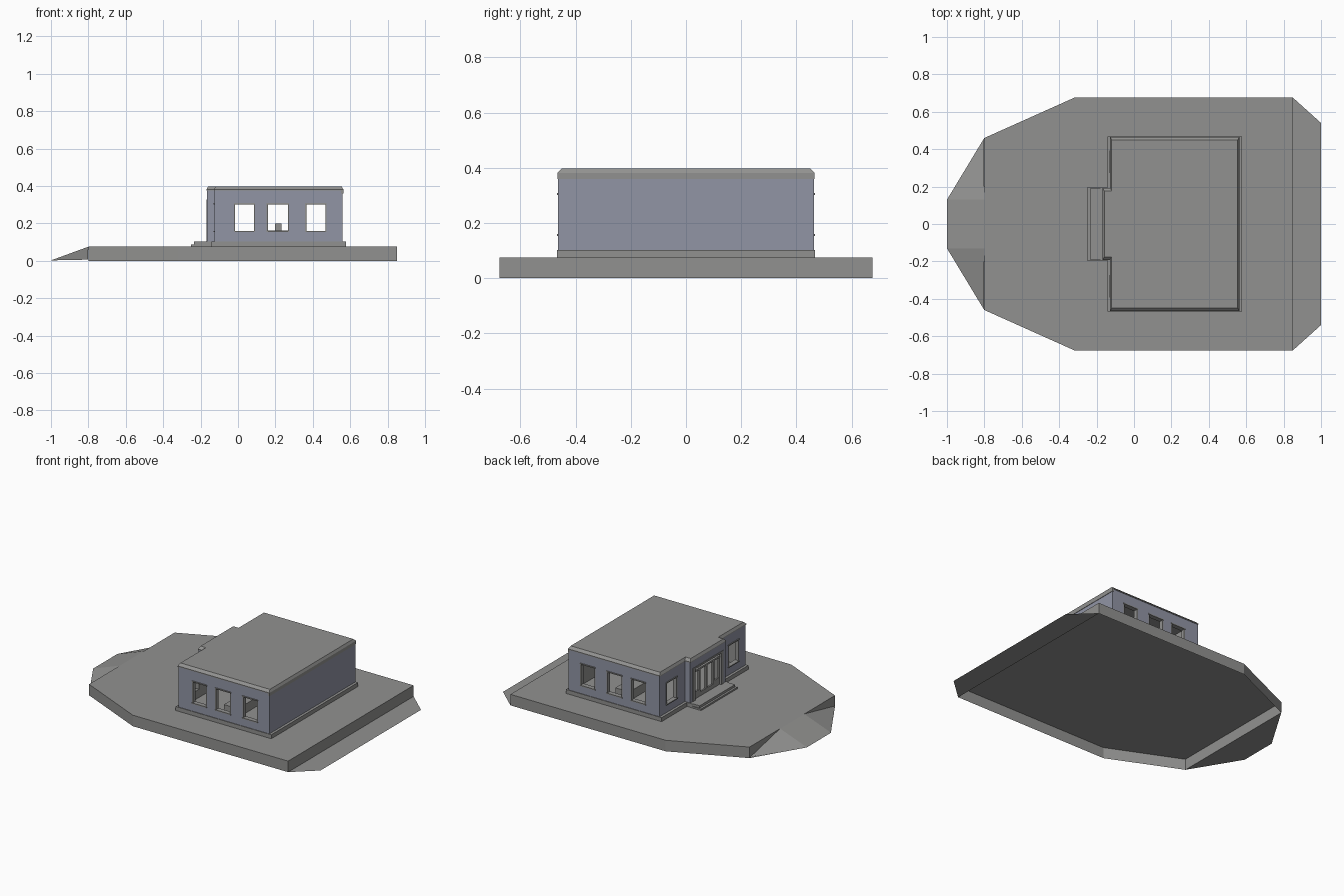
import bpy, bmesh

cube = bpy.data.objects.get("Cube")
if cube:
    bpy.data.objects.remove(cube, do_unlink=True)


def material(name, rgb):
    m = bpy.data.materials.new(name)
    m.use_nodes = True
    m.diffuse_color = (*rgb, 1)
    m.node_tree.nodes["Principled BSDF"].inputs["Base Color"].default_value = (*rgb, 1)
    return m


GREY = material("concrete_grey", (0.285, 0.285, 0.278))
BLUE = material("wall_blue_grey", (0.285, 0.30, 0.375))


def make(name, verts, faces, mat=GREY, solid=True):
    mesh = bpy.data.meshes.new(name)
    mesh.from_pydata(verts, [], faces)
    if solid:
        bm = bmesh.new()
        bm.from_mesh(mesh)
        bmesh.ops.recalc_face_normals(bm, faces=bm.faces)
        bm.to_mesh(mesh)
        bm.free()
    mesh.materials.append(mat)
    ob = bpy.data.objects.new(name, mesh)
    bpy.context.scene.collection.objects.link(ob)
    return ob


def loft(name, low, z0, high, z1, mat=GREY, bottom=True):
    """Solid between two outlines with the same point count."""
    n = len(low)
    verts = [(x, y, z0) for x, y in low] + [(x, y, z1) for x, y in high]
    faces = [(i, (i + 1) % n, (i + 1) % n + n, i + n) for i in range(n)]
    faces.append(range(n, 2 * n))
    if bottom:
        faces.append(range(n - 1, -1, -1))
    return make(name, verts, faces, mat)


def box(name, x0, x1, y0, y1, z0, z1, mat=GREY):
    p = [(x0, y0), (x1, y0), (x1, y1), (x0, y1)]
    return loft(name, p, z0, p, z1, mat)


def footprint(gx=0.0, gy=0.0):
    """House outline with the entrance bay, grown by gx and gy."""
    half = [(0.56 + gx, 0.463 + gy), (-0.125 - gx, 0.463 + gy),
            (-0.125 - gx, 0.19 + gy), (-0.165 - gx, 0.19 + gy)]
    return half + [(x, -y) for x, y in reversed(half)]


# Ground slab, a shell open underneath
half = [(0.85, 0.675), (-0.32, 0.675), (-0.8, 0.46)]
outline = half + [(x, -y) for x, y in reversed(half)]
loft("ground_slab", outline, 0, outline, 0.075, bottom=False)


def apron(name, x0, y0, x1, y1):
    """Thin ground sheet tapering away from the slab."""
    make(name, [(x0, -y0, 0), (x1, -y1, 0), (x1, y1, 0), (x0, y0, 0)],
         [(0, 1, 2, 3)], solid=False)


apron("rear_apron", 0.85, 0.675, 1, 0.54)
apron("entry_apron", -0.8, 0.46, -1, 0.13)

# Ramp with two folded wings
make("entry_ramp",
     [(-0.8, 0.13, 0.075), (-1, 0.13, 0.002), (-1, -0.13, 0.002), (-0.8, -0.13, 0.075),
      (-0.803, 0.456, 0.006), (-0.803, -0.456, 0.006)],
     [(0, 1, 2, 3), (0, 4, 1), (3, 2, 5)], solid=False)

# Plinth and entrance steps
plinth = footprint(0.018, 0.004)
loft("plinth", plinth, 0.075, plinth, 0.102)
box("lower_step", -0.25, -0.17, -0.195, 0.195, 0.075, 0.086)
box("upper_step", -0.236, -0.16, -0.19, 0.19, 0.075, 0.102)

# Hollow walls with window and door openings
Z0, Z1 = 0.16, 0.302
SIDE_WINDOWS = [(-0.015, 0.085), (0.16, 0.266), (0.365, 0.467)]
FACADE_WINDOWS = [(-0.385, -0.28), (0.28, 0.385)]
DOOR, DOOR_TOP = 0.14, 0.315

walls = loft("walls", footprint(), 0.1, footprint(), 0.38, BLUE)
inner = footprint(-0.025, -0.025)
cutters = [loft("room_cutter", inner, 0.05, inner, 0.45)]
for a, b in SIDE_WINDOWS:
    cutters.append(box("window_cutter", a, b, -0.6, 0.6, Z0, Z1))
for a, b in FACADE_WINDOWS:
    cutters.append(box("window_cutter", -0.3, 0, a, b, Z0, Z1))
cutters.append(box("door_cutter", -0.3, 0, -DOOR, DOOR, 0.05, DOOR_TOP))
for c in cutters:
    c.hide_render = True
    mod = walls.modifiers.new("opening", "BOOLEAN")
    mod.operation = "DIFFERENCE"
    mod.solver = "EXACT"
    mod.object = c
bpy.context.view_layer.update()
cut = walls.evaluated_get(bpy.context.evaluated_depsgraph_get())
mesh = bpy.data.meshes.new_from_object(cut)
walls.modifiers.clear()
walls.data = mesh
for c in cutters:
    bpy.data.objects.remove(c, do_unlink=True)

# Outer skin stays blue, reveals and inside faces are grey
mesh.materials.clear()
mesh.materials.append(BLUE)
mesh.materials.append(GREY)
for f in mesh.polygons:
    c, n = f.center, f.normal
    outer = (abs(n.y) > 0.9 and c.y * n.y > 0.455
             or n.x > 0.9 and c.x > 0.55
             or n.x < -0.9 and c.x < -0.12
             or abs(n.y) > 0.9 and c.y * n.y > 0.185 and c.x < -0.125)
    f.material_index = 0 if outer else 1

# Roof with chamfered edge, and a cornice along the rear wall
edge, top = footprint(0.003, 0.003), footprint(-0.006, -0.014)
loft("roof_edge", edge, 0.376, edge, 0.382)
loft("roof", edge, 0.382, top, 0.398)
box("rear_cornice", 0.55, 0.563, -0.465, 0.465, 0.36, 0.378)


def frame(name, along_x, a, b, wall, room):
    """Sill and lintel proud of the wall face, with jambs set back in the opening."""
    t = 0.007
    lip = 0.005 if wall > 0 else -0.005
    bars = [("sill", a - t, b + t, Z0 - t, Z0, wall + lip),
            ("lintel", a - t, b + t, Z1, Z1 + t, wall + lip),
            ("jamb", a - t, a, Z0, Z1, wall + lip / 5),
            ("jamb", b, b + t, Z0, Z1, wall + lip / 5)]
    for part, p, q, z0, z1, face in bars:
        d0, d1 = sorted((face, room))
        args = (p, q, d0, d1) if along_x else (d0, d1, p, q)
        box(f"{name}_{part}", *args, z0, z1)


# Window frames
for a, b in SIDE_WINDOWS:
    frame("front_window", True, a, b, -0.463, -0.436)
    frame("back_window", True, a, b, 0.463, 0.436)
for a, b in FACADE_WINDOWS:
    frame("facade_window", False, a, b, -0.125, -0.098)

# Entrance surround
for s in (-1, 1):
    box("pilaster", -0.168, -0.142, s * 0.152 - 0.012, s * 0.152 + 0.012, 0.1, DOOR_TOP)
box("entrance_lintel", -0.168, -0.142, -0.164, 0.164, DOOR_TOP, DOOR_TOP + 0.012)

# Framed door leaves and side lights, with a shared transom
box("door_transom", -0.158, -0.142, -DOOR, DOOR, 0.285, 0.297)
for a, b, rail in ((-DOOR, -0.075, 0.15), (-0.075, 0, 0.13), (0, 0.075, 0.13), (0.075, DOOR, 0.15)):
    box("door_bottom_rail", -0.156, -0.144, a, b, 0.1, rail)
    box("door_stile", -0.156, -0.144, a, a + 0.01, rail, 0.285)
    box("door_stile", -0.156, -0.144, b - 0.01, b, rail, 0.285)

# Counter inside the room
box("counter", 0.16, 0.266, -0.38, 0.38, 0.1, 0.163)
box("counter_stand", 0.198, 0.232, -0.03, 0.03, 0.163, 0.198)
